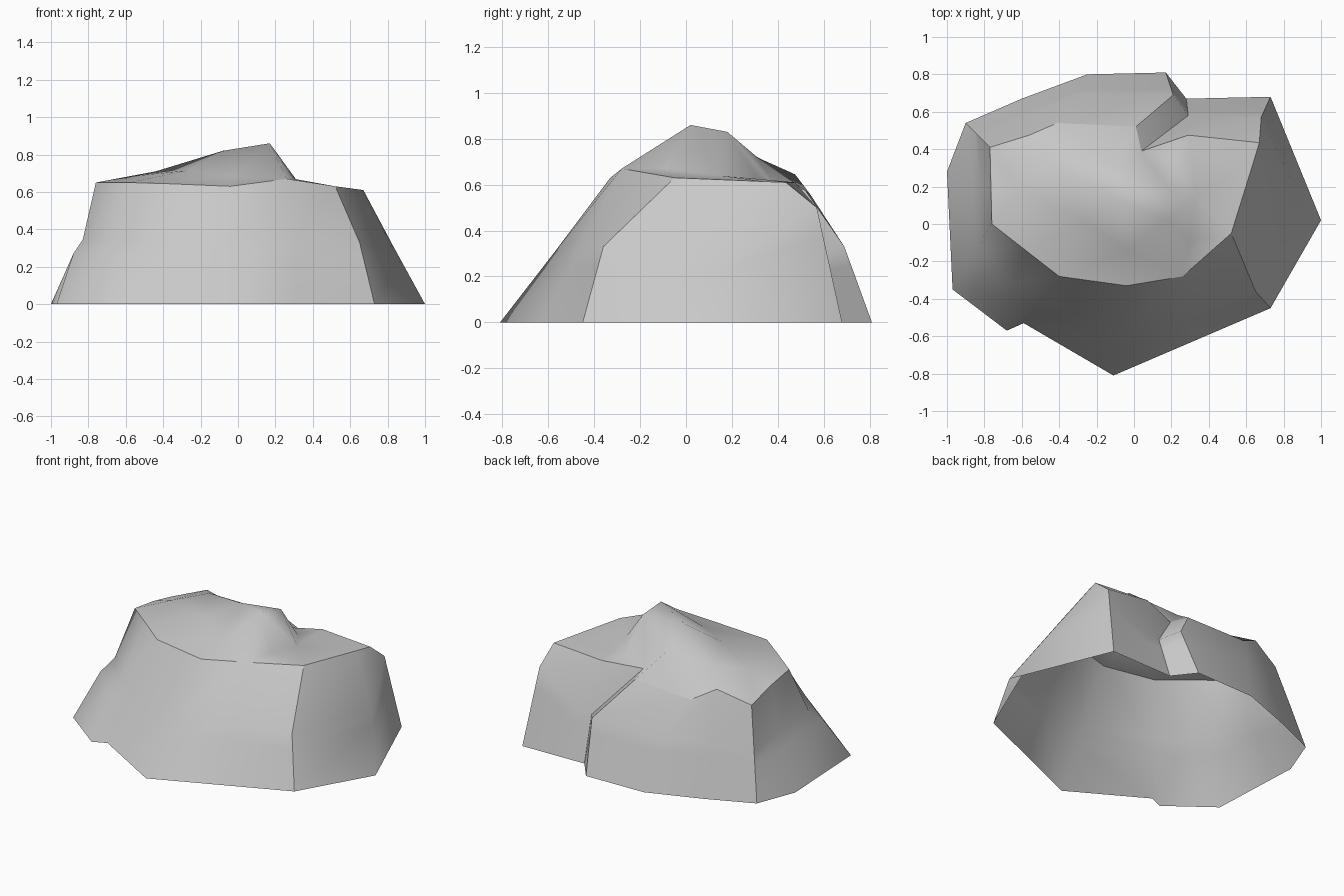
import bpy
from mathutils import Vector
from mathutils.geometry import delaunay_2d_cdt

default_cube = bpy.data.objects.get("Cube")
if default_cube:
    bpy.data.objects.remove(default_cube, do_unlink=True)


def make_material(name, colour):
    material = bpy.data.materials.new(name)
    material.use_nodes = True
    material.diffuse_color = colour
    shader = material.node_tree.nodes["Principled BSDF"]
    shader.inputs["Base Color"].default_value = colour
    shader.inputs["Roughness"].default_value = 0.9
    return material


# Foot outline, counter-clockwise from the front tip
foot_outline = [
    (-.11, -.81), (.31, -.63), (.73, -.45), (1, .02), (.73, .68),
    (.5, .675), (.28, .67), (.17, .81), (-.25, .8), (-.6, .67),
    (-.9, .54), (-1, .28), (-.97, -.35), (-.68, -.57), (-.59, -.53),
]

# Waist: where the flanks bend
waist_loop = [
    (-.07, -.57, .31), (.3, -.46, .33), (.65, -.36, .33), (.83, .22, .31),
    (.68, .57, .5), (.41, .58, .3), (.29, .58, .29), (.21, .69, .33),
    (-.31, .69, .33), (-.6, .57, .33), (-.835, .475, .29), (-.82, .2, .32),
    (-.83, -.11, .345), (-.65, -.32, .33), (-.5, -.41, .33),
]

# Rim of the sloping top; the step at the back is the split in the stone
rim_loop = [
    (-.04, -.33, .63), (.26, -.28, .67), (.52, -.05, .63), (.64, .335, .614),
    (.67, .435, .61), (.29, .475, .61), (.04, .39, .59), (.01, .52, .575),
    (-.41, .54, .56), (-.56, .475, .645), (-.77, .41, .57), (-.765, .2, .62),
    (-.76, 0, .65), (-.58, -.14, .65), (-.4, -.28, .645),
]

# Top surface: the peak first, then its shoulders and the hollows around it
summit_points = [
    (.17, .02, .86), (.19, .18, .83), (-.08, .13, .82), (-.44, .33, .71),
    (-.6, .18, .68), (.33, .15, .64), (.21, .33, .605), (-.09, .31, .72),
    (.3, -.09, .67), (-.03, -.14, .685), (-.27, .02, .715),
]

# Sharp flank columns: right front, right back, both lips of the split, left back
sharp_columns = {2, 4, 6, 7, 10}

# The left flank juts out into a spur below its waist
spur_column = 12
spur_tip = (-.88, -.19, .27)


def flank_faces(start, count):
    """Quads joining a loop to the next one up."""
    faces = []
    for i in range(start, start + count):
        j = start + (i + 1 - start) % count
        faces.append((i, j, j + count, i + count))
    return faces


def cap_faces(loop, inner, start):
    """Triangles over the rim and its inner points."""
    flat = [Vector(point[:2]) for point in loop + inner]
    count = len(loop)
    border = [(i, (i + 1) % count) for i in range(count)]
    peak = count
    ridges = [(1, peak), (peak, peak + 1), (peak, peak + 2), (peak + 2, peak + 3)]
    result = delaunay_2d_cdt(flat, border + ridges, [list(range(count))], 1, 1e-5)
    triangles, origins = result[2], result[3]
    return [tuple(start + origins[v][0] for v in triangle)
            for triangle in triangles]


def mark_sharp_edges(mesh, count, rim_start):
    """Crisp rim and chosen columns, soft everywhere else."""
    rim_end = rim_start + count
    for edge in mesh.edges:
        a, b = sorted(edge.vertices)
        on_rim = a >= rim_start and b < rim_end and b - a in (1, count - 1)
        on_column = b - a == count and b < rim_end and a % count in sharp_columns
        edge.use_edge_sharp = on_rim or on_column


def build_rock():
    count = len(foot_outline)
    foot_loop = [(x, y, 0) for x, y in foot_outline]
    spur_loop = [tuple(Vector(waist).lerp(Vector(foot), .25))
                 for waist, foot in zip(waist_loop, foot_loop)]
    spur_loop[spur_column] = spur_tip

    flank_loops = [foot_loop, spur_loop, waist_loop, rim_loop]
    vertices = sum(flank_loops, []) + summit_points
    rim_start = count * (len(flank_loops) - 1)
    faces = cap_faces(rim_loop, summit_points, rim_start)
    for start in range(0, rim_start, count):
        faces += flank_faces(start, count)

    mesh = bpy.data.meshes.new("boulder")
    mesh.from_pydata(vertices, [], faces)
    mesh.update()
    mesh.shade_smooth()
    mark_sharp_edges(mesh, count, rim_start)
    boulder = bpy.data.objects.new("boulder", mesh)
    bpy.context.collection.objects.link(boulder)
    return boulder


boulder = build_rock()
boulder.data.materials.append(make_material("stone grey", (.58, .58, .58, 1)))
